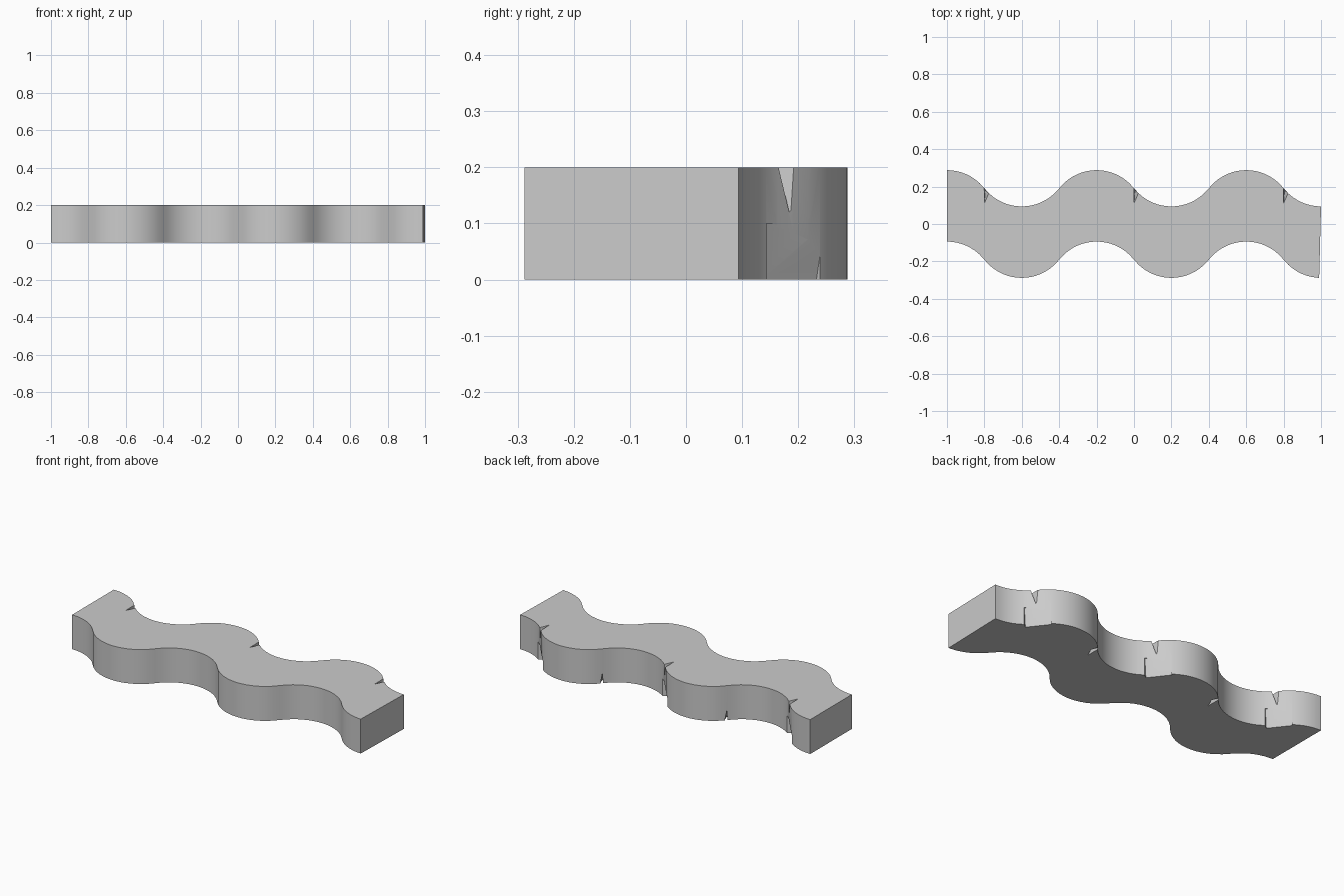
import bpy, bmesh, math
from mathutils import Vector

if "Cube" in bpy.data.objects:
    bpy.data.objects.remove(bpy.data.objects["Cube"])

H = 0.2                      # slab height
MID, AMP, HALF = 0.191, 0.097, 0.2
R = (HALF**2 + AMP**2) / (2 * AMP)


def wave(x):
    """Chain of circular arcs, alternating up and down, crest at x = -1."""
    k = math.floor((x + 1.2) / 0.4 + 1e-9)
    c = -1.0 + 0.4 * k
    rise = math.sqrt(max(R * R - (x - c) ** 2, 0)) - (R - AMP)
    return rise if k % 2 == 0 else -rise


def new_object(name, bm):
    bmesh.ops.recalc_face_normals(bm, faces=bm.faces)
    mesh = bpy.data.meshes.new(name)
    bm.to_mesh(mesh)
    bm.free()
    ob = bpy.data.objects.new(name, mesh)
    bpy.context.collection.objects.link(ob)
    return ob


def hull(name, points):
    bm = bmesh.new()
    for p in points:
        bm.verts.new(p)
    bmesh.ops.convex_hull(bm, input=bm.verts)
    return new_object(name, bm)


def cut(target, cutter):
    mod = target.modifiers.new(cutter.name, 'BOOLEAN')
    mod.operation, mod.solver, mod.object = 'DIFFERENCE', 'EXACT', cutter
    bpy.context.view_layer.objects.active = target
    bpy.ops.object.modifier_apply(modifier=mod.name)
    bpy.data.objects.remove(cutter)


# wavy slab: arc outline extruded upwards
xs = [-1 + i / 40 for i in range(81)]
back = [(x, MID + wave(x)) for x in xs]
front = [(x if x < 0.99 else 0.99, -MID + wave(x)) for x in reversed(xs)]
bm = bmesh.new()
face = bm.faces.new([bm.verts.new((x, y, 0)) for x, y in back + front])
ext = bmesh.ops.extrude_face_region(bm, geom=[face])
bmesh.ops.translate(bm, vec=(0, 0, H),
                    verts=[v for v in ext['geom'] if isinstance(v, bmesh.types.BMVert)])
slab = new_object("wavy_slab", bm)


def slit(x0, z, s):
    """Thin tapered nick running in from the back edge; s = direction of depth."""
    tri = [(x0 - 0.001, 0.21), (x0, 0.11), (x0 + 0.024, 0.165), (x0 + 0.012, 0.2)]
    pts = [(x, y, z - s * 0.001) for x, y in tri]
    pts.append((x0 + 0.005, 0.18, z + s * 0.1))
    return hull("slit_cutter", pts)


# sloping flat recess in the lower half of the back wall, and nicks on top
t = Vector((0.616, -0.788, 0))
n = Vector((0.788, 0.616, 0))
for x0 in (-0.8, 0.0, 0.8):
    c = Vector((x0, MID, 0))
    pts = []
    for side in (-0.068, 0.068):
        for depth, z in ((-0.022, -0.01), (0.06, -0.01), (0.004, 0.1), (0.06, 0.1)):
            pts.append(c + t * side + n * depth + Vector((0, 0, z)))
    cut(slab, hull("recess_cutter", pts))
    cut(slab, slit(x0, H, -1))

# matching nicks on the underside
for x0 in (-0.4, 0.4):
    cut(slab, slit(x0, 0, 1))

slab.select_set(True)
bpy.context.view_layer.objects.active = slab
bpy.ops.object.shade_smooth_by_angle(angle=math.radians(30))
